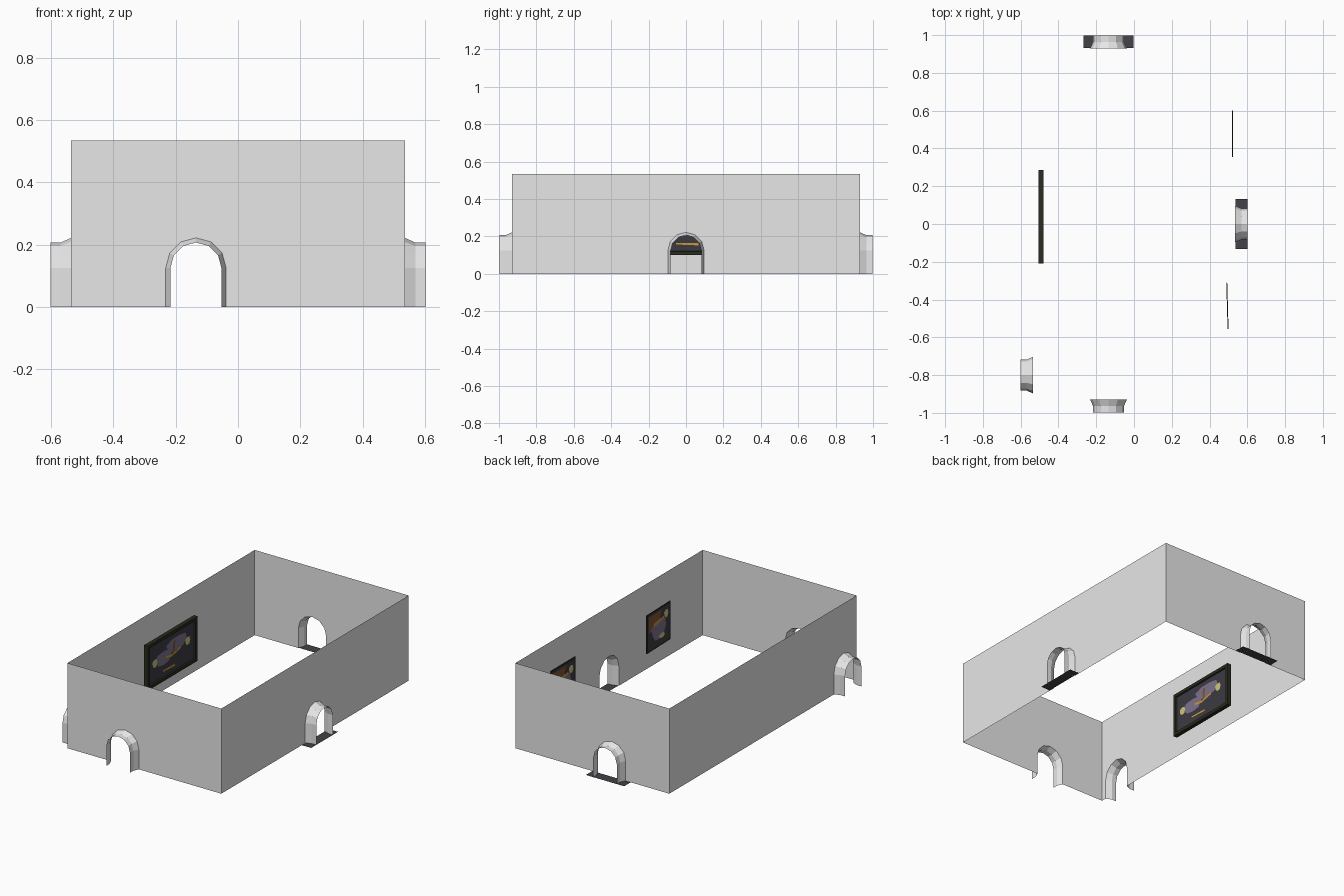
import bpy, bmesh, math
from mathutils import Matrix, Vector

if "Cube" in bpy.data.objects:
    bpy.data.objects.remove(bpy.data.objects["Cube"])

HX, HY, H = 0.535, 0.93, 0.535      # half room sizes and wall height
DEPTH = 0.067                       # how far doorways project outward


def mat(name, r, g, b):
    m = bpy.data.materials.new(name)
    m.diffuse_color = (r, g, b, 1)
    m.use_nodes = True
    m.node_tree.nodes["Principled BSDF"].inputs["Base Color"].default_value = m.diffuse_color
    return m


PLASTER = mat("plaster grey", 0.8, 0.8, 0.8)
SILL = mat("dark slate", 0.055, 0.055, 0.065)
FRAME = mat("olive black", 0.022, 0.025, 0.014)
CANVAS = mat("dark canvas", 0.045, 0.042, 0.055)
LAVENDER = mat("dull lavender", 0.2, 0.17, 0.26)
YELLOW = mat("pale yellow", 0.62, 0.56, 0.2)
GOLD = mat("gold orange", 0.6, 0.3, 0.04)
BROWN = mat("rust brown", 0.22, 0.09, 0.03)


def make(name, bm, mats, M=Matrix()):
    bm.transform(M)
    me = bpy.data.meshes.new(name)
    bm.to_mesh(me)
    bm.free()
    for m in mats:
        me.materials.append(m)
    ob = bpy.data.objects.new(name, me)
    bpy.context.collection.objects.link(ob)
    return ob


def basis(origin, u, n):
    """Local x runs along the wall, y is up, z is the facing direction."""
    u, n, o = Vector(u).normalized(), Vector(n).normalized(), Vector(origin)
    return Matrix(((u.x, 0, n.x, o.x), (u.y, 0, n.y, o.y),
                   (u.z, 1, n.z, o.z), (0, 0, 0, 1)))


def arch(c, r, spring=0.125, n=6):
    """Open round-headed doorway outline, left foot to right foot."""
    pts = [(c - r, 0)]
    for i in range(n + 1):
        a = math.pi * (1 - i / n)
        pts.append((c + r * math.cos(a), spring + r * math.sin(a)))
    return pts + [(c + r, 0)]


def wall(name, M, half, c, sill):
    # wall sheet with the doorway notch
    bm = bmesh.new()
    pts = [(-half, 0)] + arch(c, 0.097) + [(half, 0), (half, H), (-half, H)]
    f = bm.faces.new([bm.verts.new((x, y, 0)) for x, y in pts])
    f.normal_update()
    if f.normal.z < 0:
        f.normal_flip()
    bmesh.ops.triangulate(bm, faces=bm.faces[:])
    make(name + "_wall", bm, [PLASTER], M)
    # doorway lining: flare next to the wall, then straight
    bm = bmesh.new()
    rings = [[bm.verts.new((x, y, d)) for x, y in arch(c, r)]
             for r, d in ((0.097, 0), (0.082, 0.034), (0.082, DEPTH))]
    for a, b in zip(rings, rings[1:]):
        for i in range(len(a) - 1):
            bm.faces.new((a[i], a[i + 1], b[i + 1], b[i]))
    make(name + "_doorway", bm, [PLASTER], M)
    # dark floor strip under the doorway
    if sill:
        bm = bmesh.new()
        bm.faces.new([bm.verts.new((c + x, 0.001, z)) for x, z in
                      ((-0.133, 0.002), (-0.133, DEPTH), (0.133, DEPTH), (0.133, 0.002))])
        make(name + "_sill", bm, [SILL], M)


wall("front", basis((0, -HY, 0), (1, 0, 0), (0, -1, 0)), HX, -0.135, False)
wall("back", basis((0, HY, 0), (-1, 0, 0), (0, 1, 0)), HX, 0.135, True)
wall("right", basis((HX, 0, 0), (0, 1, 0), (1, 0, 0)), HY, 0.0, True)
wall("left", basis((-HX, 0, 0), (0, -1, 0), (-1, 0, 0)), HY, 0.8, False)


def painting(name, M, w, h, thick, border, recess, shapes):
    # framed panel, front face at local z = 0
    bm = bmesh.new()
    bmesh.ops.create_cube(bm, size=1, matrix=Matrix.Translation((0, 0, -thick / 2))
                          @ Matrix.Diagonal((w, h, thick, 1)))
    bm.normal_update()
    f = max(bm.faces, key=lambda p: p.normal.z)
    bmesh.ops.inset_region(bm, faces=[f], thickness=border, depth=0)
    bmesh.ops.inset_region(bm, faces=[f], thickness=0.004, depth=-recess)
    f.material_index = 1
    make(name + "_frame", bm, [FRAME, CANVAS], M)
    # flat painted patches, each just above the last
    for i, (label, m, pts) in enumerate(shapes):
        bm = bmesh.new()
        z = -recess + 0.001 + 0.0005 * i
        bm.faces.new([bm.verts.new((x, y, z)) for x, y in pts])
        bmesh.ops.triangulate(bm, faces=bm.faces[:])
        make(f"{name}_{label}", bm, [m], M)


def blob(x, y, rx, ry, n=7, wob=0.15):
    return [(x + rx * math.cos(a) * (1 + wob * math.sin(3 * a)),
             y + ry * math.sin(a) * (1 + wob * math.cos(2 * a)))
            for a in (2 * math.pi * i / n for i in range(n))]


# large painting on the left wall
painting("large_painting", basis((-0.48, 0.0375, 0.24), (0, 1, 0), (1, 0, 0)),
         0.495, 0.28, 0.026, 0.028, 0.008, [
    ("cloud_left", LAVENDER, blob(-0.08, 0.0, 0.08, 0.05, 8)),
    ("cloud_right", LAVENDER, blob(0.05, 0.045, 0.1, 0.05, 9)),
    ("rust_stem", BROWN, [(0.01, 0), (0.03, 0), (0.035, 0.07), (0.015, 0.07)]),
    ("gold_branch", GOLD, [(-0.06, -0.01), (0.0, -0.02), (0.09, 0.0),
                           (0.09, 0.012), (0.0, -0.006), (-0.06, 0.004)]),
    ("gold_strip", GOLD, [(-0.09, -0.083), (0.03, -0.088), (0.03, -0.076), (-0.09, -0.074)]),
    ("yellow_left", YELLOW, blob(-0.17, 0.0, 0.025, 0.03)),
    ("yellow_right", YELLOW, blob(0.155, 0.02, 0.025, 0.03)),
])

# two small square paintings on the right wall
small = [
    ("rust_patch", BROWN, [(-0.1, 0.0), (-0.02, -0.01), (0.03, 0.1), (-0.1, 0.1)]),
    ("cloud", LAVENDER, blob(0.0, -0.01, 0.075, 0.075, 9)),
    ("gold_branch", GOLD, [(-0.05, 0.02), (0.05, 0.04), (0.05, 0.055), (-0.05, 0.04)]),
    ("yellow_top", YELLOW, blob(0.075, 0.06, 0.022, 0.03)),
    ("yellow_low", YELLOW, blob(0.03, -0.06, 0.03, 0.018)),
]
painting("near_painting", basis((0.492, -0.4325, 0.25), (0.007, -0.245, 0), (-1, -0.028, 0)),
         0.245, 0.24, 0.005, 0.011, 0.001, small)
painting("far_painting", basis((0.518, 0.4775, 0.24), (0, -1, 0), (-1, 0, 0)),
         0.245, 0.24, 0.005, 0.011, 0.001, small)
